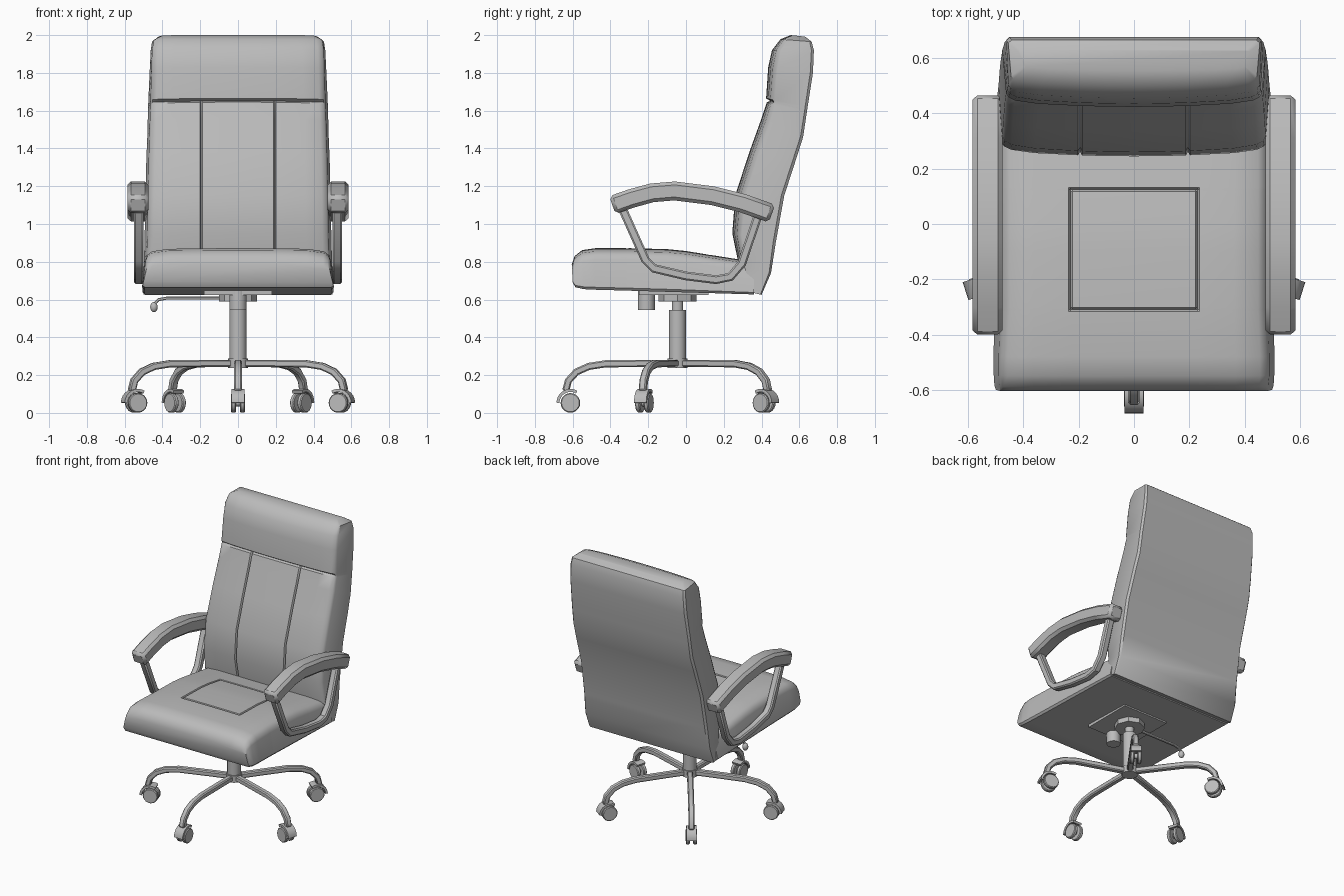
import bpy, bmesh
from math import sin, cos, pi, radians
from mathutils import Vector

if "Cube" in bpy.data.objects:
    bpy.data.objects.remove(bpy.data.objects["Cube"])

grey = bpy.data.materials.new("plain_grey")
grey.use_nodes = True
grey.diffuse_color = (0.5, 0.5, 0.5, 1)
grey.node_tree.nodes["Principled BSDF"].inputs["Base Color"].default_value = (0.5, 0.5, 0.5, 1)


def finish(obj, name, angle=35, bevel=0):
    obj.name = name
    obj.data.materials.append(grey)
    if bevel:
        mod = obj.modifiers.new("soft_edges", "BEVEL")
        mod.width = bevel
        mod.limit_method = "ANGLE"
        mod.angle_limit = radians(50)
    bpy.ops.object.select_all(action="DESELECT")
    obj.select_set(True)
    bpy.context.view_layer.objects.active = obj
    bpy.ops.object.shade_smooth_by_angle(angle=radians(angle))
    return obj


def skin(name, rings, bevel=0):
    """Closed skin over a row of equal rings."""
    bm = bmesh.new()
    rows = [[bm.verts.new(p) for p in ring] for ring in rings]
    n = len(rows[0])
    for a, b in zip(rows, rows[1:]):
        for i in range(n):
            j = (i + 1) % n
            bm.faces.new((a[i], a[j], b[j], b[i]))
    bm.faces.new(rows[0])
    bm.faces.new(rows[-1])
    bmesh.ops.recalc_face_normals(bm, faces=bm.faces)
    mesh = bpy.data.meshes.new(name)
    bm.to_mesh(mesh)
    bm.free()
    obj = bpy.data.objects.new(name, mesh)
    bpy.context.collection.objects.link(obj)
    return finish(obj, name, bevel=bevel)


def ribbon(name, path, half, width, angle, loc, bevel=0):
    """Rectangular bar along a path in a vertical plane turned by angle."""
    pts = [Vector(p) for p in path]
    rings = []
    for i, p in enumerate(pts):
        t = (pts[min(i + 1, len(pts) - 1)] - pts[max(i - 1, 0)]).normalized()
        n = Vector((-t.y, t.x)) * half
        a, b = p + n, p - n
        rings.append([(a.x, -width, a.y), (a.x, width, a.y),
                      (b.x, width, b.y), (b.x, -width, b.y)])
    obj = skin(name, rings, bevel)
    obj.rotation_euler.z = angle
    obj.location = loc
    return obj


def cylinder(name, radius, height, loc, rot=(0, 0, 0), sides=24, bevel=0):
    bpy.ops.mesh.primitive_cylinder_add(vertices=sides, radius=radius, depth=height,
                                        location=loc, rotation=rot)
    return finish(bpy.context.object, name, bevel=bevel)


def cushion(name, stations, seam_x, crown, edge, is_seam):
    """Padded slab: each station holds face point, rear point and both half widths."""
    rings = []
    for fy, fz, ry, rz, wf, wr in stations:
        face, rear = Vector((fy, fz)), Vector((ry, rz))
        span = rear - face
        half = [(wf, edge), (wf * 0.98, edge * 0.55), (wf * 0.93, edge * 0.2), (wf * 0.75, 0)]
        half += [(seam_x + s, 0) for s in (0.007, 0, -0.007)] + [(seam_x / 2, 0)]
        row = [(-x, d) for x, d in half] + [(0, 0)] + [(x, d) for x, d in reversed(half)]
        ring = []
        for x, d in row:
            d += crown * (x / wf) ** 2
            if is_seam(abs(x), fy, fz):
                d += 0.014 / span.length
            p = face + span * d
            ring.append((x, p.x, p.y))
        for x, d in ((wr, 0.94), (wr - 0.012, 1), (-wr + 0.012, 1), (-wr, 0.94)):
            p = face + span * d
            ring.append((x, p.x, p.y))
        rings.append(ring)
    return skin(name, rings)


# Seat cushion with a stitched square
def seat_seam(x, y, z):
    side = abs(x - 0.23) < 0.002 and -0.312 < y < 0.127
    ends = x < 0.232 and min(abs(y + 0.31), abs(y - 0.125)) < 0.002
    return side or ends

seat = [(-0.605, 0.785, -0.60, 0.69, 0.485, 0.50),
        (-0.59, 0.83, -0.585, 0.665, 0.485, 0.505),
        (-0.55, 0.862, -0.54, 0.655, 0.49, 0.508),
        (-0.48, 0.872, -0.48, 0.652, 0.49, 0.508)]
for y, z in ((-0.317, 0.872), (-0.31, 0.872), (-0.303, 0.872), (-0.1, 0.867),
             (0.0, 0.857), (0.118, 0.838), (0.125, 0.837), (0.132, 0.836), (0.36, 0.8)):
    seat.append((y, z, y, 0.638 - 0.03 * y, 0.483, 0.506))
cushion("seat_cushion", seat, 0.23, 0.03, 0.25, seat_seam)


# Backrest with two upright seams and a headrest seam
def back_seam(x, y, z):
    return (abs(x - 0.195) < 0.002 and z < 1.657) or (abs(z - 1.655) < 0.002 and x < 0.45)

back = [(0.30, 0.65, 0.40, 0.625, 0.49, 0.50),
        (0.28, 0.78, 0.45, 0.74, 0.485, 0.50),
        (0.245, 0.95, 0.475, 0.90, 0.48, 0.495),
        (0.26, 1.15, 0.52, 1.15, 0.477, 0.49),
        (0.335, 1.38, 0.585, 1.35, 0.472, 0.485),
        (0.40, 1.56, 0.62, 1.46, 0.467, 0.48),
        (0.428, 1.645, 0.638, 1.58, 0.463, 0.477),
        (0.432, 1.655, 0.641, 1.60, 0.463, 0.477),
        (0.424, 1.665, 0.644, 1.62, 0.463, 0.476),
        (0.435, 1.83, 0.672, 1.80, 0.458, 0.468),
        (0.455, 1.92, 0.677, 1.92, 0.455, 0.462),
        (0.50, 1.978, 0.665, 1.965, 0.445, 0.455),
        (0.555, 2.0, 0.63, 1.992, 0.40, 0.42)]
cushion("backrest", back, 0.195, 0.09, 0.13, back_seam)

# Armrests, mirrored
pad = [(-0.39, 1.10), (-0.29, 1.135), (-0.18, 1.165), (-0.06, 1.175),
       (0.14, 1.15), (0.30, 1.11), (0.455, 1.055)]
strut = [(-0.345, 1.10), (-0.215, 0.81), (-0.17, 0.765), (0.0, 0.725), (0.16, 0.705),
         (0.235, 0.72), (0.295, 0.79), (0.39, 1.07)]
for side, label in ((1, "left"), (-1, "right")):
    ribbon(label + "_arm_pad", pad, 0.05, 0.055, pi / 2, (side * 0.53, 0, 0), 0.018)
    ribbon(label + "_arm_strut", strut, 0.023, 0.025, pi / 2, (side * 0.525, 0, 0), 0.008)

# Column and tilt mechanism
cy = -0.045
cylinder("base_hub", 0.052, 0.05, (0, cy, 0.262))
cylinder("gas_column", 0.045, 0.3, (0, cy, 0.395))
cylinder("column_rod", 0.03, 0.08, (0, cy, 0.58))
cylinder("tilt_housing", 0.1, 0.035, (0, cy, 0.607), sides=8)
cylinder("tension_knob", 0.045, 0.1, (0, -0.21, 0.595))
bpy.ops.mesh.primitive_cube_add(size=1, location=(0, -0.065, 0.634))
bpy.context.object.scale = (0.36, 0.37, 0.02)
finish(bpy.context.object, "mounting_plate")

# Height lever
ribbon("height_lever", [(0, 0.607), (-0.38, 0.607), (-0.42, 0.6), (-0.445, 0.575)],
       0.008, 0.008, 0, (0, cy, 0), 0.003)
bpy.ops.mesh.primitive_uv_sphere_add(segments=12, ring_count=8, radius=0.02,
                                     location=(-0.445, cy, 0.56))
bpy.context.object.scale.z = 1.35
finish(bpy.context.object, "lever_knob")

# Five-star base with casters
leg = [(0.02, 0.262), (0.16, 0.262), (0.38, 0.26), (0.47, 0.246), (0.535, 0.217),
       (0.578, 0.17), (0.592, 0.115)]
reach, wheel_z = 0.567, 0.053
hood = [(reach + 0.066 * cos(a), wheel_z + 0.066 * sin(a))
        for a in (radians(d) for d in range(0, 121, 15))]
for k in range(5):
    ang = -pi / 2 + k * 2 * pi / 5
    ribbon(f"base_leg_{k + 1}", leg, 0.019, 0.02, ang, (0, cy, 0), 0.007)
    ribbon(f"caster_hood_{k + 1}", hood, 0.008, 0.034, ang, (0, cy, 0))
    out, across = Vector((cos(ang), sin(ang), 0)), Vector((-sin(ang), cos(ang), 0))
    centre = Vector((0, cy, wheel_z)) + out * reach
    cylinder(f"caster_axle_{k + 1}", 0.018, 0.05, centre, (pi / 2, 0, ang), 12)
    for s, label in ((-1, "a"), (1, "b")):
        cylinder(f"caster_wheel_{k + 1}{label}", 0.052, 0.026, centre + across * s * 0.024,
                 (pi / 2, 0, ang), 20, 0.005)
